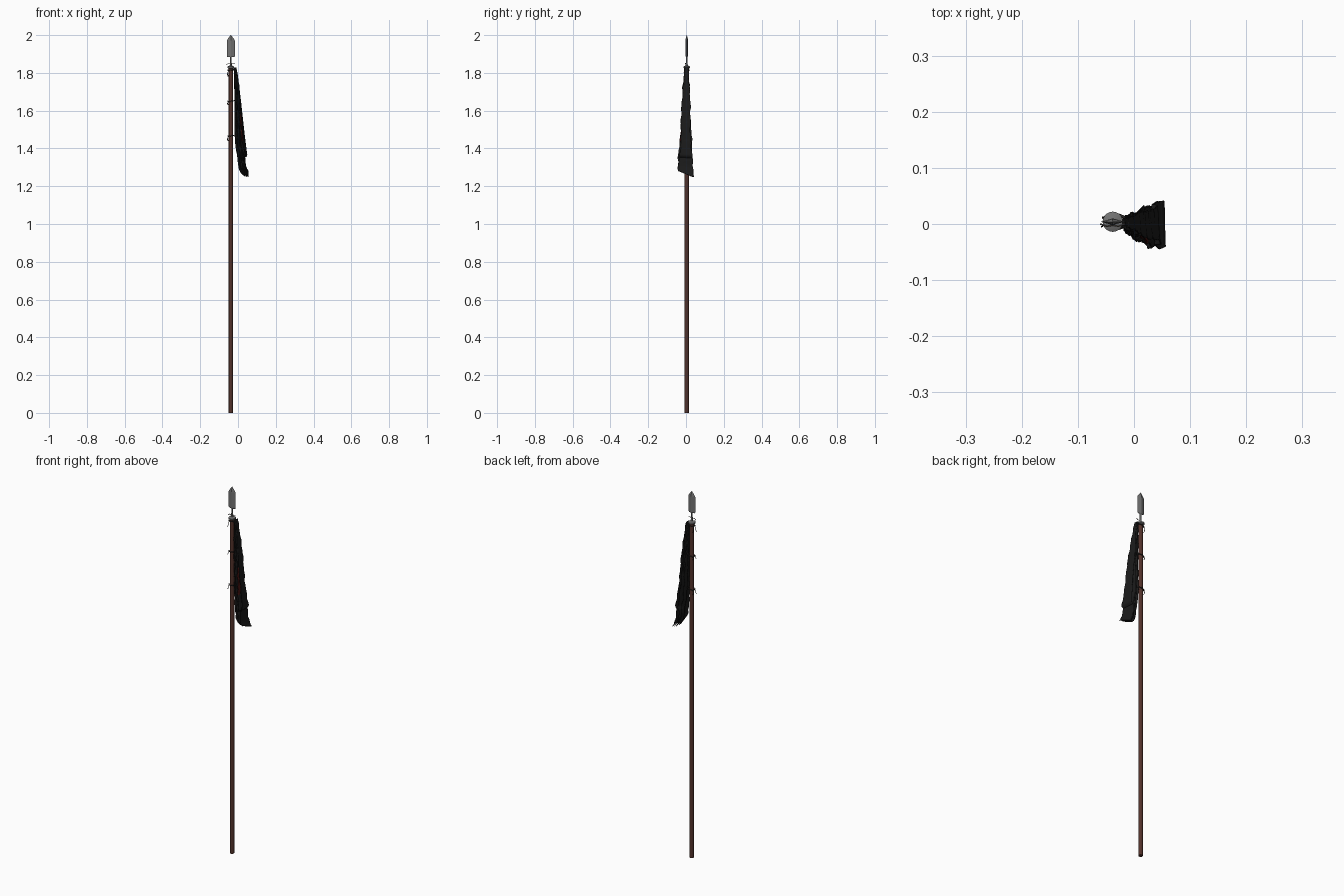
import bpy, bmesh, math
from mathutils import Vector

if "Cube" in bpy.data.objects:
    bpy.data.objects.remove(bpy.data.objects["Cube"])

PX, PY = -0.038, 0.004   # pole axis


def material(name, rgb):
    m = bpy.data.materials.new(name)
    m.diffuse_color = (*rgb, 1)
    m.use_nodes = True
    m.node_tree.nodes["Principled BSDF"].inputs["Base Color"].default_value = m.diffuse_color
    return m


WOOD = material("red brown wood", (0.085, 0.032, 0.024))
STEEL = material("grey steel", (0.17, 0.17, 0.17))
CLOTH = material("black cloth", (0.011, 0.011, 0.011))
RED = material("dark red print", (0.06, 0.006, 0.005))
CORD = material("dark cord", (0.02, 0.018, 0.016))
PALE = material("pale cord", (0.14, 0.12, 0.10))


def finish(name, bm, *mats, smooth=True):
    bmesh.ops.recalc_face_normals(bm, faces=bm.faces)
    me = bpy.data.meshes.new(name)
    bm.to_mesh(me)
    bm.free()
    ob = bpy.data.objects.new(name, me)
    bpy.context.collection.objects.link(ob)
    for m in mats:
        me.materials.append(m)
    if smooth:
        bpy.ops.object.select_all(action='DESELECT')
        ob.select_set(True)
        bpy.context.view_layer.objects.active = ob
        bpy.ops.object.shade_smooth_by_angle(angle=math.radians(40))
    return ob


def loft(name, sections, n, mat, smooth=True):
    """Stack of elliptical rings (z, rx, ry) around the pole axis."""
    bm = bmesh.new()
    rings = []
    for z, rx, ry in sections:
        rings.append([bm.verts.new((PX + rx * math.cos(2 * math.pi * i / n),
                                    PY + ry * math.sin(2 * math.pi * i / n), z)) for i in range(n)])
    for a, b in zip(rings, rings[1:]):
        for i in range(n):
            bm.faces.new((a[i], a[(i + 1) % n], b[(i + 1) % n], b[i]))
    bm.faces.new(rings[0])
    bm.faces.new(rings[-1])
    return finish(name, bm, mat, smooth=smooth)


def cord(name, pts, r, mat, closed=False):
    """Thin tube along a list of points."""
    cu = bpy.data.curves.new(name, 'CURVE')
    cu.dimensions = '3D'
    cu.bevel_depth = r
    cu.bevel_resolution = 1
    cu.use_fill_caps = True
    sp = cu.splines.new('POLY')
    sp.points.add(len(pts) - 1)
    for p, co in zip(sp.points, pts):
        p.co = (*co, 1)
    sp.use_cyclic_u = closed
    ob = bpy.data.objects.new(name, cu)
    bpy.context.collection.objects.link(ob)
    cu.materials.append(mat)
    bpy.ops.object.select_all(action='DESELECT')
    ob.select_set(True)
    bpy.context.view_layer.objects.active = ob
    bpy.ops.object.convert(target='MESH')


# pole, collar and spearhead
loft("pole", [(0, 0.011, 0.011), (1.828, 0.011, 0.011)], 16, WOOD)
loft("collar", [(1.822, 0.012, 0.012), (1.826, 0.018, 0.018),
                (1.833, 0.018, 0.018), (1.838, 0.008, 0.008)], 20, STEEL)
loft("spear_neck", [(1.83, 0.006, 0.006), (1.86, 0.0045, 0.0045), (1.90, 0.0045, 0.0045)], 12, STEEL)
loft("spear_blade", [(1.883, 0.017, 0.004), (1.888, 0.021, 0.006), (1.972, 0.021, 0.006),
                     (1.985, 0.013, 0.005), (2.0, 0.001, 0.001)], 4, STEEL, smooth=False)

# furled flag: z, left x, right x, front y, back y
KEYS = [(1.828, -0.022, -0.009, -0.006, 0.012), (1.79, -0.020, -0.001, -0.010, 0.014),
        (1.65, -0.018, 0.016, -0.019, 0.021), (1.47, -0.017, 0.036, -0.028, 0.027),
        (1.42, -0.014, 0.042, -0.031, 0.029), (1.36, -0.004, 0.050, -0.036, 0.031),
        (1.35, -0.003, 0.038, -0.037, 0.032), (1.29, 0.004, 0.042, -0.040, 0.034),
        (1.265, 0.014, 0.049, -0.038, 0.036), (1.25, 0.030, 0.057, -0.036, 0.039)]


def flag_bounds(z):
    for a, b in zip(KEYS, KEYS[1:]):
        if z >= b[0]:
            t = (a[0] - z) / (a[0] - b[0])
            return [p + (q - p) * t for p, q in zip(a[1:], b[1:])]
    return KEYS[-1][1:]


def flag_point(u, z):
    xl, xr, y0, y1 = flag_bounds(z)
    wave = math.cos(math.pi * 7 * u)
    wave = math.copysign(abs(wave) ** 0.8, wave)
    env = min(1, 0.5 + 1.0 * u) * (1 - 0.12 * math.sin(9 * u + 17 * z))
    ripple = 0.0015 * math.sin(70 * z + 23 * u) + 0.001 * math.sin(131 * z - 11 * u)
    y = (y0 + y1) / 2 + (y1 - y0) / 2 * wave * env + ripple
    x = xl + (xr - xl) * u + ripple * math.sin(math.pi * u)
    # slanted lower hem, higher at the front
    lift = max(0, (1.36 - z) / 0.11) * 0.03 * max(0, min(1, (0.035 - y) / 0.07))
    return x, y, z + lift


bm = bmesh.new()
NU, NZ = 84, 70
grid = [[bm.verts.new(flag_point(i / NU, 1.828 - 0.578 * j / NZ)) for i in range(NU + 1)]
        for j in range(NZ + 1)]
for j in range(NZ):
    for i in range(NU):
        f = bm.faces.new((grid[j][i], grid[j][i + 1], grid[j + 1][i + 1], grid[j + 1][i]))
        c = f.calc_center_median()
        # printed patch showing in one front fold
        if 1.44 < c.z < 1.58 and 0.68 < i / NU < 0.76 and c.y < 0:
            f.material_index = 1
flag = finish("furled_flag", bm, CLOTH, RED)
sol = flag.modifiers.new("thickness", 'SOLIDIFY')
sol.thickness = 0.002

# cord ties looping round pole and flag hem, each with two loose ends
for k, (z, drop) in enumerate([(1.815, 0.035), (1.65, 0.02), (1.467, 0.028)]):
    loop = []
    for i in range(24):
        a = 2 * math.pi * i / 24
        s = 0.025 if math.cos(a) > 0 else 0.0135
        loop.append((PX + s * math.cos(a), PY + 0.0135 * math.sin(a), z + 0.004 * math.cos(a)))
    cord(f"tie_loop_{k + 1}", loop, 0.0025, CORD, True)
    for s in (-1, 1):
        start = Vector((PX - 0.013, PY + 0.002 * s, z))
        cord(f"tie_end_{k + 1}_{'front' if s < 0 else 'back'}",
             [start, start + Vector((-0.004, 0.004 * s, 0.002)),
              start + Vector((-0.005, 0.006 * s, -drop * 0.5)),
              start + Vector((-0.003 + 0.004 * s, 0.007 * s, -drop))], 0.0014, CORD)

# pale knot above the collar
for s in (-1, 1):
    cord(f"top_knot_{'left' if s < 0 else 'right'}",
         [(PX, PY - 0.006, 1.845), (PX + 0.010 * s, PY - 0.008, 1.852),
          (PX + 0.022 * s, PY - 0.004, 1.848 + 0.004 * s)], 0.0014, PALE)
